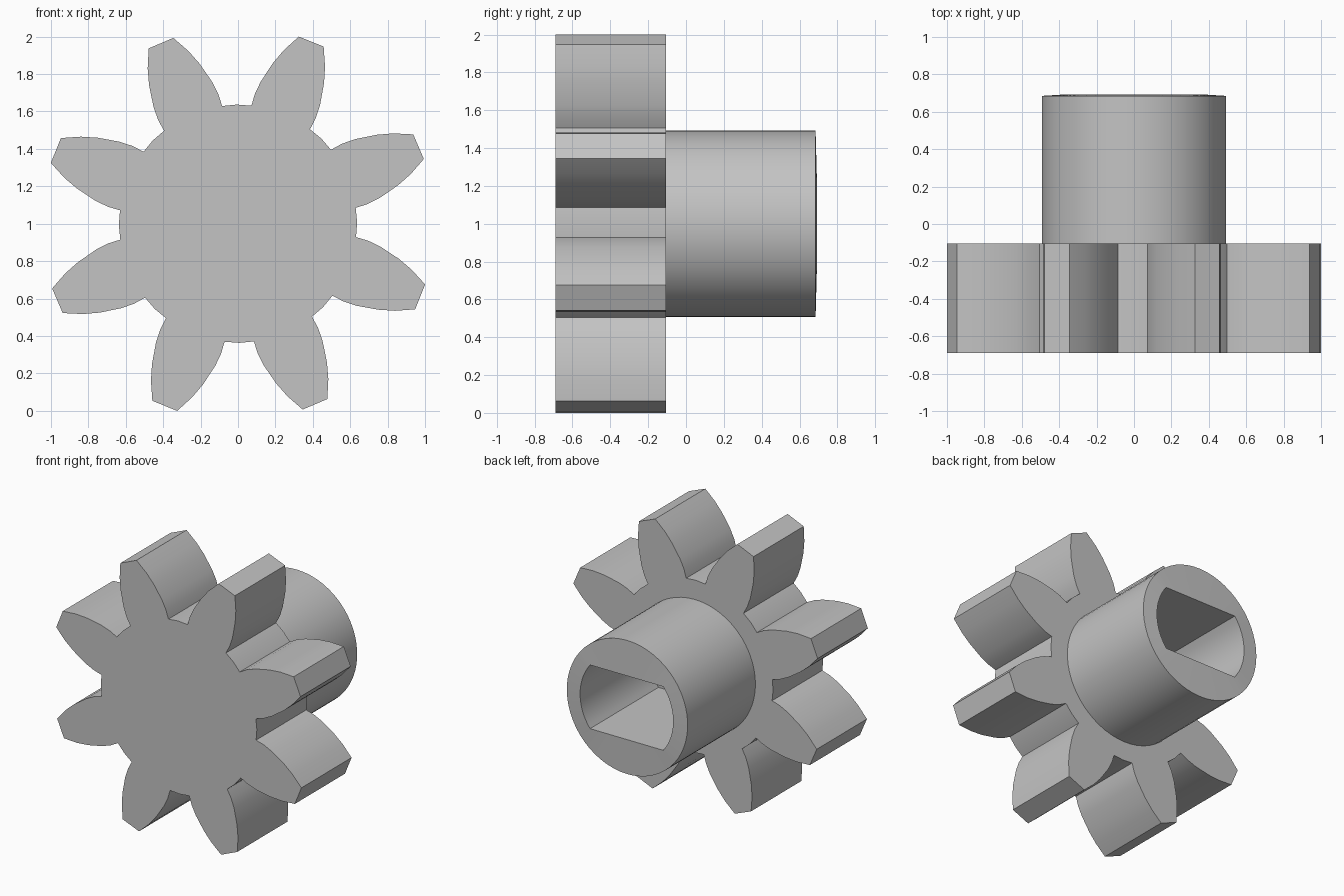
import bpy
import bmesh
from math import radians, degrees, sin, cos, asin

cube = bpy.data.objects.get("Cube")
if cube:
    bpy.data.objects.remove(cube)

TEETH = 8
CENTRE_Z = 1.0
FRONT, GEAR_BACK, SHAFT_END = -0.69, -0.105, 0.685

grey = bpy.data.materials.new("plain grey")
grey.use_nodes = True
grey.diffuse_color = (0.55, 0.55, 0.55, 1)
grey.node_tree.nodes["Principled BSDF"].inputs["Base Color"].default_value = grey.diffuse_color


def polar(r, degrees_, y):
    a = radians(degrees_)
    return (r * cos(a), y, CENTRE_Z + r * sin(a))


def add_loop(bm, profile, y):
    return [bm.verts.new(polar(r, a, y)) for r, a in profile]


def bridge(bm, one, two):
    n = len(one)
    for i in range(n):
        j = (i + 1) % n
        bm.faces.new((one[i], one[j], two[j], two[i]))


def finish(bm, name):
    bmesh.ops.recalc_face_normals(bm, faces=bm.faces)
    mesh = bpy.data.meshes.new(name)
    bm.to_mesh(mesh)
    bm.free()
    mesh.materials.append(grey)
    obj = bpy.data.objects.new(name, mesh)
    bpy.context.collection.objects.link(obj)
    bpy.ops.object.select_all(action='DESELECT')
    obj.select_set(True)
    bpy.context.view_layer.objects.active = obj
    bpy.ops.object.shade_smooth_by_angle(angle=radians(25))


# Gear wheel: tooth flank as (radius, half angle), mirrored and repeated
flank = [(0.635, 15.4), (0.70, 14.5), (0.77, 12.8), (0.88, 9.6), (0.96, 7.1), (1.052, 3.9)]
step = 360 / TEETH
outline = []
for k in range(TEETH):
    mid = step * (k + 0.5) + 0.6
    outline += [(r, mid - a) for r, a in flank]
    outline += [(r, mid + a) for r, a in reversed(flank)]
    outline.append((0.637, mid + step / 2))

bm = bmesh.new()
front = add_loop(bm, outline, FRONT)
back = add_loop(bm, outline, GEAR_BACK)
bridge(bm, front, back)
bm.faces.new(front)
bm.faces.new(back)
finish(bm, "gear_wheel")

# Shaft sleeve: round outside, bore with two flats, slightly raised bore rim
SHAFT_R, BORE_R, FLAT, STEPS = 0.493, 0.38, 0.235, 16
corner = degrees(asin(FLAT / BORE_R))
stops = [-corner, corner, 180 - corner, 180 + corner, 360 - corner]
angles = [a + (b - a) * i / STEPS for a, b in zip(stops, stops[1:]) for i in range(STEPS)]
outer = [(SHAFT_R, a) for a in angles]
bore = [(min(BORE_R, FLAT / max(abs(sin(radians(a))), 0.001)), a) for a in angles]

bm = bmesh.new()
root = GEAR_BACK - 0.04
loops = [add_loop(bm, outer, root), add_loop(bm, outer, SHAFT_END),
         add_loop(bm, bore, SHAFT_END + 0.007), add_loop(bm, bore, root)]
for one, two in zip(loops, loops[1:] + loops[:1]):
    bridge(bm, one, two)
finish(bm, "shaft_sleeve")
